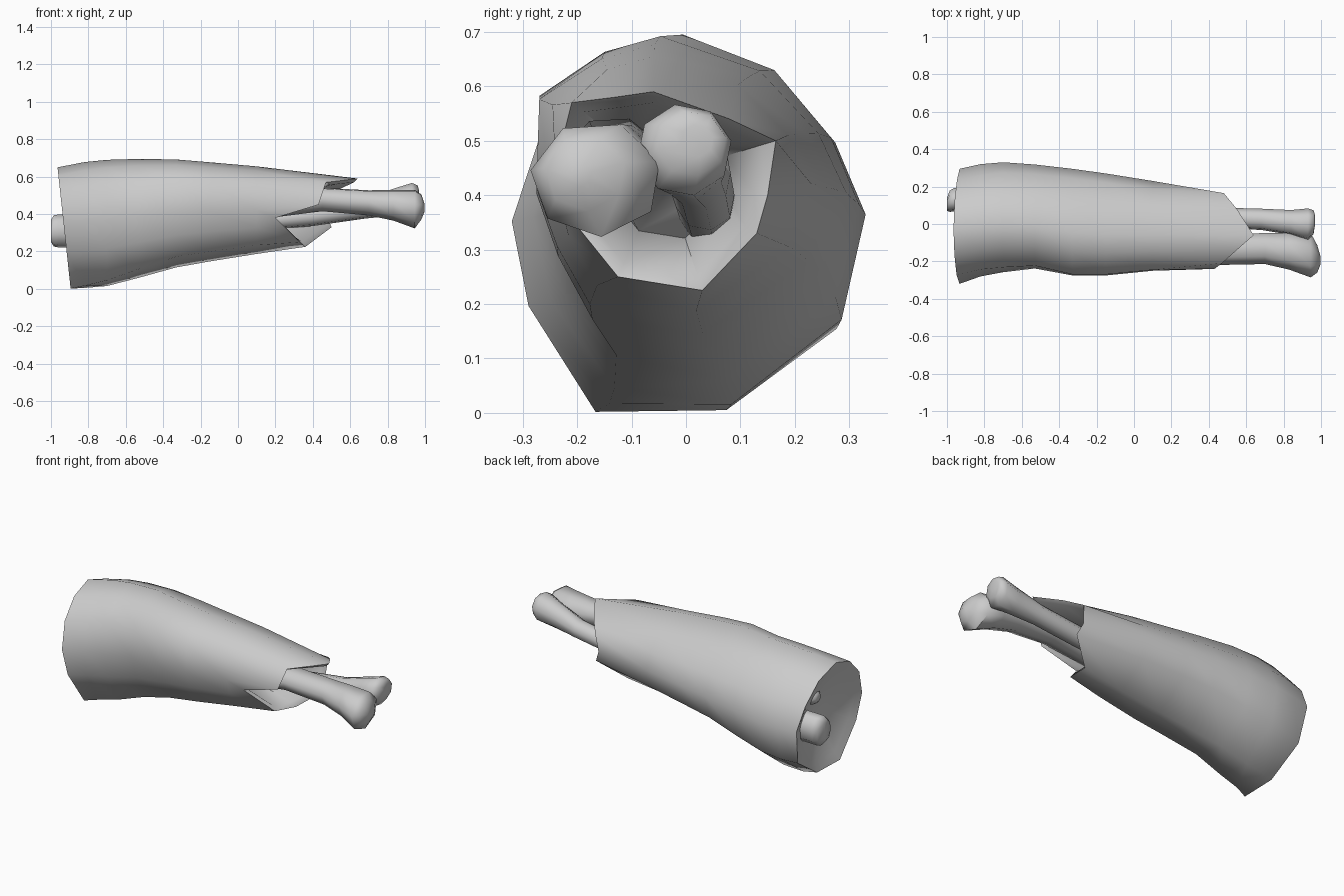
import bpy
import bmesh
from math import radians, sin, cos, tau
from mathutils import Vector

old = bpy.data.objects.get("Cube")
if old:
    bpy.data.objects.remove(old, do_unlink=True)

grey = bpy.data.materials.new("light grey")
grey.use_nodes = True
colour = (0.6, 0.6, 0.6, 1)
grey.diffuse_color = colour
grey.node_tree.nodes["Principled BSDF"].inputs["Base Color"].default_value = colour


def loft(name, rings, angle):
    """Skin a list of equal-length point rings and close both ends."""
    bm = bmesh.new()
    loops = [[bm.verts.new(p) for p in ring] for ring in rings]
    n = len(loops[0])
    for a, b in zip(loops, loops[1:]):
        for i in range(n):
            j = (i + 1) % n
            bm.faces.new((a[i], a[j], b[j], b[i]))
    for loop in (loops[0], loops[-1]):
        bm.faces.new(loop)
    bmesh.ops.recalc_face_normals(bm, faces=bm.faces)
    mesh = bpy.data.meshes.new(name)
    bm.to_mesh(mesh)
    bm.free()
    mesh.materials.append(grey)
    obj = bpy.data.objects.new(name, mesh)
    bpy.context.collection.objects.link(obj)
    bpy.ops.object.select_all(action="DESELECT")
    obj.select_set(True)
    bpy.context.view_layer.objects.active = obj
    bpy.ops.object.shade_smooth_by_angle(angle=radians(angle))


def shrink(ring, factor, dx):
    """Scale a ring towards its middle across the limb and slide it along x."""
    mid = sum(ring, Vector()) / len(ring)
    return [Vector((p.x + dx, mid.y + (p.y - mid.y) * factor,
                    mid.z + (p.z - mid.z) * factor)) for p in ring]


# Meat cross-sections in a unit box: thick end, and narrow end
thick = [(.25, 0), (.6, .01), (.93, .22), (1, .54), (.9, .74), (.72, .92),
         (.47, 1), (.25, .93), (.08, .77), (0, .54), (.05, .3)]
narrow = [(.18, .1), (.56, 0), (.92, .25), (1, .5), (.91, .69), (.72, .89),
          (.4, 1), (.22, .95), (.01, .81), (0, .5), (.07, .3)]

# x, then y range and z range of each section
stations = [(-.93, -.32, .295, .002, .65), (-.82, -.28, .32, .0, .678),
            (-.7, -.258, .33, .012, .69), (-.53, -.238, .318, .058, .695),
            (-.33, -.275, .295, .115, .692), (-.15, -.275, .27, .147, .677),
            (.1, -.25, .23, .187, .655)]

meat = []
for k, (x, y0, y1, z0, z1) in enumerate(stations):
    t = min(1, k / 4)
    ring = []
    for a, b in zip(thick, narrow):
        u, v = Vector(a).lerp(Vector(b), t)
        slant = .035 - .07 * v if k == 0 else 0
        ring.append(Vector((x + slant, y0 + (y1 - y0) * u, z0 + (z1 - z0) * v)))
    meat.append(ring)

# Ragged cut rim around the bones
rim = [Vector(p) for p in (
    (.33, -.125, .25), (.36, .03, .225), (.5, .13, .33), (.47, .15, .4),
    (.48, .165, .5), (.55, .08, .54), (.64, -.06, .59), (.56, -.13, .58),
    (.47, -.21, .57), (.43, -.24, .45), (.2, -.23, .38))]

# Hollow ends: rings folded inwards past each rim
back = [shrink(meat[0], .4, .08), shrink(meat[0], .85, .02)]
front = [rim, shrink(rim, .87, -.02), shrink(rim, .55, -.25)]
loft("meat", back + meat + front, 65)


def bone(name, sections, sides, turn=0):
    """Loft a bone from (x, y, z, y radius, z radius) sections."""
    rings = []
    for x, y, z, ry, rz in sections:
        angles = [tau * i / sides + turn for i in range(sides)]
        rings.append([Vector((x, y + ry * cos(a), z + rz * sin(a))) for a in angles])
    loft(name, rings, 65)


# Two bones leaving the narrow end, each with a knobbly joint
bone("front_bone", [(.1, -.13, .44, .08, .07), (.45, -.135, .48, .085, .065),
                    (.7, -.13, .462, .085, .07), (.83, -.145, .45, .1, .085),
                    (.945, -.165, .43, .122, .107), (.98, -.185, .44, .075, .07),
                    (.998, -.195, .435, .02, .02)], 7, .3)
bone("rear_bone", [(.1, .04, .36, .05, .05), (.4, .035, .39, .055, .055),
                   (.68, .025, .43, .058, .055), (.84, .008, .465, .068, .075),
                   (.93, -.003, .483, .088, .085), (.96, .01, .495, .065, .06),
                   (.967, .02, .5, .03, .03)], 8, .2)

# Bone stubs set in the thick end
bone("large_bone_stub", [(-.7, .12, .31, .07, .09), (-.96, .13, .31, .065, .09),
                         (-.985, .122, .31, .058, .085), (-1, .105, .31, .035, .06)], 8, .2)
bone("small_bone_stub", [(-.7, .06, .46, .045, .045), (-.89, .06, .46, .045, .045),
                         (-.91, .06, .46, .025, .025)], 7)
